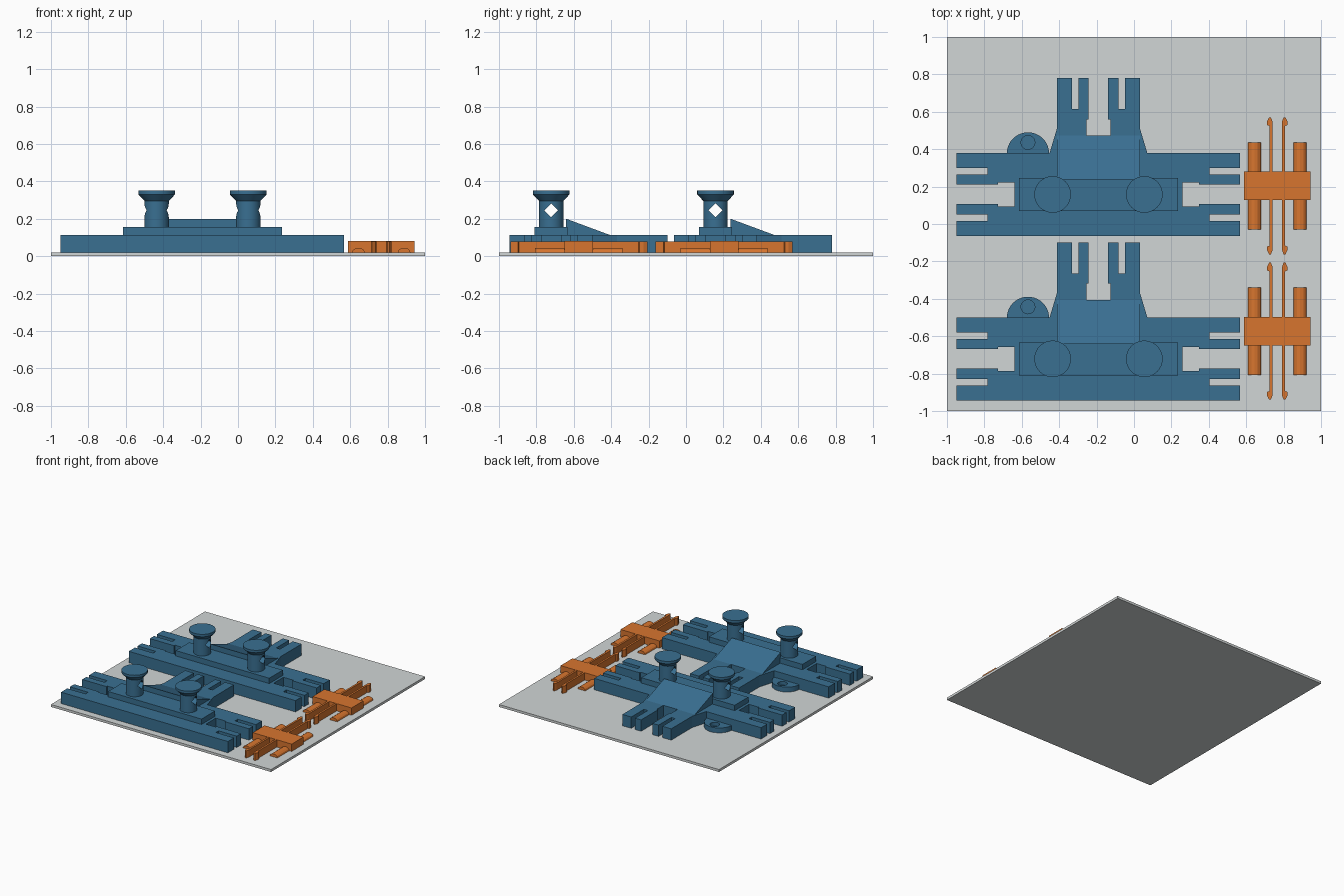
import bpy, bmesh, math
from mathutils import Matrix, Vector

if "Cube" in bpy.data.objects:
    bpy.data.objects.remove(bpy.data.objects["Cube"], do_unlink=True)


def material(name, rgb):
    m = bpy.data.materials.new(name)
    m.use_nodes = True
    m.diffuse_color = (*rgb, 1)
    m.node_tree.nodes["Principled BSDF"].inputs["Base Color"].default_value = (*rgb, 1)
    return m


GREY = material("light grey", (0.64, 0.67, 0.67))
BLUE = material("steel blue", (0.041, 0.16, 0.285))
ORANGE = material("orange", (0.68, 0.178, 0.028))

FLOOR, DECK = 0.02, 0.113


def finish(name, bm, mat, at=(0, 0)):
    bmesh.ops.recalc_face_normals(bm, faces=bm.faces[:])
    mesh = bpy.data.meshes.new(name)
    bm.to_mesh(mesh)
    bm.free()
    mesh.materials.append(mat)
    ob = bpy.data.objects.new(name, mesh)
    ob.location = (at[0], at[1], 0)
    bpy.context.collection.objects.link(ob)
    return ob


def prism(name, points, low, high, mat, at=(0, 0), axes="xyz", turn=0):
    """Extrude a 2D outline; axes names the outline axes, then the extrusion axis."""
    bm = bmesh.new()
    order = ["xyz".index(a) for a in axes]

    def vert(u, v, w):
        co = Vector((0, 0, 0))
        for i, value in zip(order, (u, v, w)):
            co[i] = value
        return bm.verts.new(co)

    face = bm.faces.new([vert(u, v, low) for u, v in points])
    grown = bmesh.ops.extrude_face_region(bm, geom=[face])["geom"]
    shift = Vector((0, 0, 0))
    shift[order[2]] = high - low
    bmesh.ops.translate(bm, vec=shift, verts=[g for g in grown if isinstance(g, bmesh.types.BMVert)])
    bmesh.ops.rotate(bm, verts=bm.verts[:], matrix=Matrix.Rotation(turn, 3, "Z"))
    return finish(name, bm, mat, at)


def rect(w, d):
    return [(-w, -d), (w, -d), (w, d), (-w, d)]


def circle(r, n=32, x=0, y=0):
    return [(x + r * math.cos(2 * math.pi * i / n), y + r * math.sin(2 * math.pi * i / n)) for i in range(n)]


def cut(ob, cutter):
    cutter.hide_render = True
    mod = ob.modifiers.new("hole", "BOOLEAN")
    mod.operation, mod.solver, mod.object = "DIFFERENCE", "EXACT", cutter
    select(ob)
    bpy.ops.object.modifier_apply(modifier=mod.name)
    bpy.data.objects.remove(cutter, do_unlink=True)


def select(ob):
    bpy.context.view_layer.update()
    bpy.ops.object.select_all(action="DESELECT")
    ob.select_set(True)
    bpy.context.view_layer.objects.active = ob


def smooth(ob):
    select(ob)
    bpy.ops.object.shade_smooth_by_angle(angle=math.radians(30))


def fork(root, tip):
    """Outline of a socket arm with two slotted prongs, pointing along +x."""
    half = root + [(tip, 0.222), (tip, 0.142), (tip - 0.165, 0.142), (tip - 0.165, 0.107),
                   (tip, 0.107), (tip, 0.052), (tip - 0.22, 0.052),
                   (tip - 0.22, 0.064), (tip - 0.31, 0.064)]
    return half + [(x, -y) for x, y in reversed(half)]


def lathe(name, profile, mat, at, n=32):
    bm = bmesh.new()
    rings = [[bm.verts.new((x, y, z)) for x, y in circle(r, n)] for r, z in profile]
    for a, b in zip(rings, rings[1:]):
        for i in range(n):
            j = (i + 1) % n
            bm.faces.new((a[i], a[j], b[j], b[i]))
    bm.faces.new(rings[0])
    bm.faces.new(rings[-1])
    return finish(name, bm, mat, at)


def connector(cx, cy):
    at = (cx, cy)
    # Base body and the three forked arms
    prism("body", rect(0.385, 0.222), FLOOR, DECK, BLUE, at)
    for name, turn in (("left_arm", 0), ("right_arm", math.pi)):
        prism(name, fork([(0.385, 0.222)], 0.758), FLOOR, DECK, BLUE, at, turn=turn)
    prism("back_arm", fork([(0.222, 0.261), (0.352, 0.222)], 0.622),
          FLOOR, DECK, BLUE, at, turn=math.pi / 2)
    # Raised bar and sloped brace
    prism("raised_bar", rect(0.425, 0.088), DECK - 0.002, 0.157, BLUE, at)
    prism("brace", [(0.08, DECK - 0.002), (0.08, 0.2), (0.315, DECK)],
          -0.222, 0.222, BLUE, at, axes="yzx")
    # Round ear with a shallow hole
    ear_at = (cx - 0.377, cy + 0.219)
    ear = prism("ear", circle(0.113, 40), FLOOR, 0.06, BLUE, ear_at)
    cut(ear, prism("ear_cutter", circle(0.037, 24, 0, 0.059), 0.03, 0.1, BLUE, ear_at))
    smooth(ear)
    # Flared posts with a diamond hole through each
    for side in (-1, 1):
        post_at = (cx + side * 0.245, cy)
        post = lathe("post", [(0.065, 0.15), (0.065, 0.295), (0.098, 0.33), (0.098, 0.35)], BLUE, post_at)
        diamond = circle(0.037, 4, 0, 0.245)
        cut(post, prism("post_cutter", diamond, -0.2, 0.2, BLUE, post_at, axes="yzx"))
        smooth(post)


def clip(cx, cy):
    at = (cx, cy)
    prism("clip_block", rect(0.177, 0.077), FLOOR, 0.08, ORANGE, at)
    # Low half-round rods
    for side in (-1, 1):
        arc = [(0.034 * math.cos(math.pi * i / 6), FLOOR + 0.025 * math.sin(math.pi * i / 6)) for i in range(7)]
        prism("clip_rod", arc, -0.233, 0.233, ORANGE, (cx + side * 0.122, cy), axes="xzy")
    # Barbed pins
    half = [(0.042, 0), (0.042, 0.32), (0.054, 0.325), (0.054, 0.345), (0.044, 0.366),
            (0.034, 0.366), (0.026, 0.345), (0.026, 0)]
    outline = half[1:-1] + [(x, -y) for x, y in reversed(half[1:-1])]
    for side in (-1, 1):
        prism("clip_pin", [(side * x, y) for x, y in outline], FLOOR, 0.079, ORANGE, at)


# Base plate and the two matching sets
prism("base_plate", rect(1, 1), 0, FLOOR, GREY)
for y in (0.158, -0.721):
    connector(-0.19, y)
for y in (0.204, -0.573):
    clip(0.766, y)
